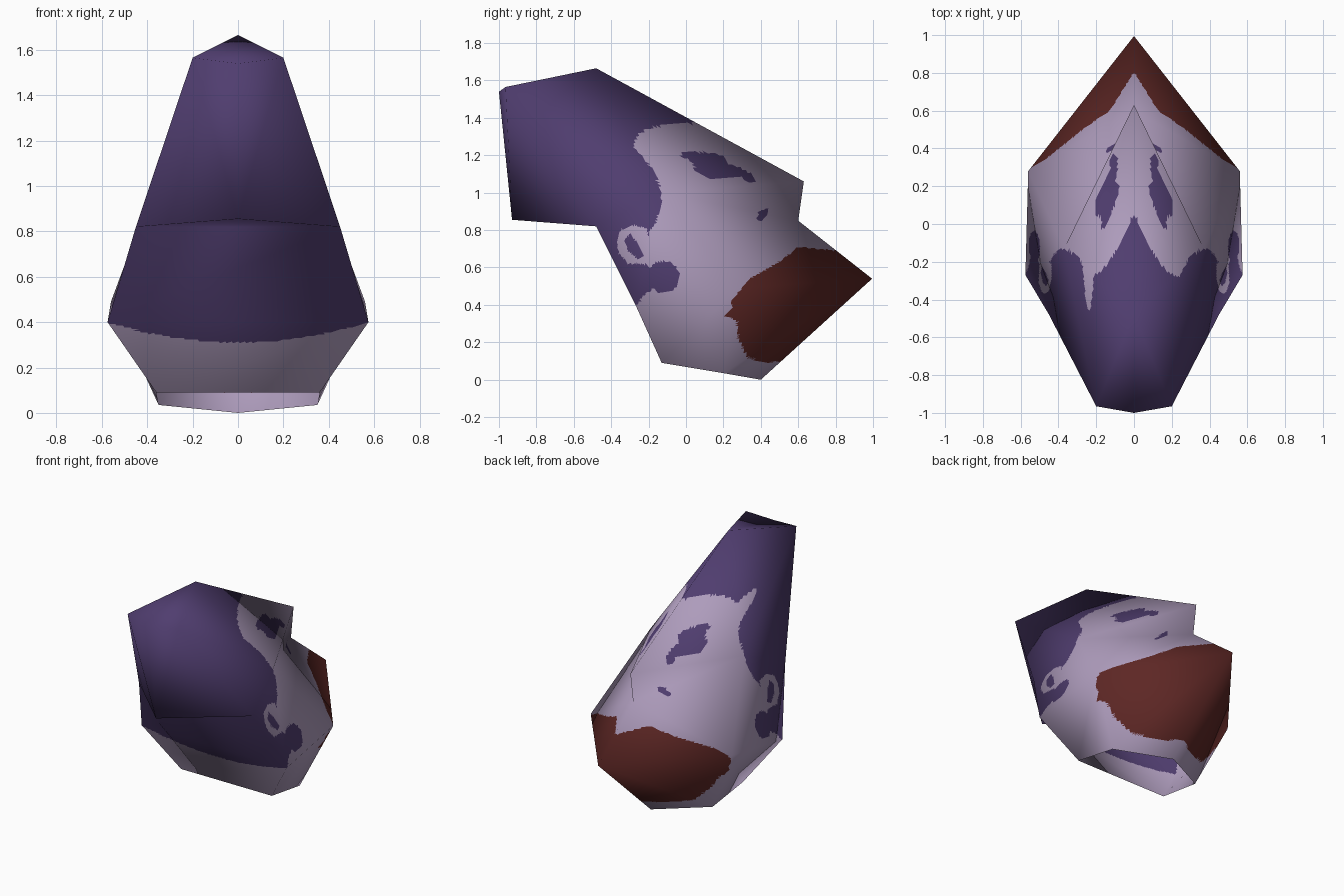
import bpy, bmesh
from mathutils import Vector

if "Cube" in bpy.data.objects:
    bpy.data.objects.remove(bpy.data.objects["Cube"])

N = 40  # grid steps per facet, fine enough for crisp painted edges

# Control points: centre line, then the +x half
P = {
    'crown': (0, -0.48, 1.665), 'nose': (0, 0.63, 1.06), 'lip': (0, 0.60, 0.85),
    'chin': (0, 0.995, 0.54), 'throat': (0, 0.40, 0.0),
    'bun_top': (0, -1.0, 1.54), 'bun_low': (0, -0.93, 0.855),
    'bun': (0.2, -0.965, 1.565), 'brow': (0.37, -0.13, 1.0),
    'under': (0.45, -0.48, 0.82), 'jaw': (0.56, 0.28, 0.49),
    'back_jaw': (0.575, -0.27, 0.40), 'neck_back': (0.36, -0.13, 0.09),
    'neck_side': (0.35, 0.2, 0.035),
}
# Facets of the +x half
HALF = [
    'bun_top bun_low bun', 'bun_low under bun', 'crown bun_top bun',
    'crown bun brow', 'crown brow nose', 'nose brow lip', 'lip brow jaw',
    'lip jaw chin', 'bun under brow', 'under back_jaw brow',
    'brow back_jaw jaw', 'back_jaw neck_back jaw', 'neck_back neck_side jaw',
    'jaw neck_side chin', 'neck_side throat chin',
]
# Facets that cross the centre line (a dash marks the mirrored point)
CROSS = [
    'under -under bun_low', 'under back_jaw -back_jaw', 'under -back_jaw -under',
    'back_jaw neck_back -neck_back', 'back_jaw -neck_back -back_jaw',
]

# Painted regions in the side plane (y, z)
HAIR = [(0.05, 1.40), (0.04, 1.37), (-0.1, 1.365), (-0.2, 1.345), (-0.26, 1.31),
        (-0.28, 1.24), (-0.23, 1.19), (-0.17, 1.11), (-0.135, 1.02), (-0.13, 0.95),
        (-0.16, 0.84), (-0.2, 0.79), (-0.2, 0.6), (-0.18, 0.48), (-0.23, 0.45),
        (-0.26, 0.40), (-0.4, 0.38), (-1.1, 0.7), (-1.1, 1.8), (-0.4, 1.8)]
EAR = [(-0.37, 0.74), (-0.35, 0.80), (-0.28, 0.825), (-0.21, 0.81), (-0.19, 0.70),
       (-0.18, 0.61), (-0.24, 0.62), (-0.31, 0.62), (-0.36, 0.68)]
EAR_HOLE = [(-0.33, 0.74), (-0.30, 0.785), (-0.26, 0.73), (-0.22, 0.66),
            (-0.26, 0.645), (-0.31, 0.69)]
EYE = [(-0.04, 1.20), (0, 1.22), (0.1, 1.215), (0.2, 1.20), (0.23, 1.15), (0.29, 1.135),
       (0.35, 1.10), (0.37, 1.06), (0.33, 1.06), (0.29, 1.085), (0.12, 1.075),
       (0.05, 1.12), (0.03, 1.17)]
NOSTRIL = [(0.38, 0.855), (0.39, 0.90), (0.44, 0.915), (0.43, 0.875), (0.41, 0.85)]
MOUTH = [(0.20, 0.34), (0.25, 0.385), (0.24, 0.42), (0.35, 0.545), (0.50, 0.63),
         (0.60, 0.71), (0.70, 0.70), (0.80, 0.69), (1.2, 0.69), (1.2, 0.1),
         (0.52, 0.10), (0.42, 0.09), (0.33, 0.12), (0.28, 0.22), (0.27, 0.32)]


def inside(poly, y, z):
    hit = False
    for (y1, z1), (y2, z2) in zip(poly, poly[1:] + poly[:1]):
        if (z1 > z) != (z2 > z) and y < (y2 - y1) * (z - z1) / (z2 - z1) + y1:
            hit = not hit
    return hit


def colour_at(c, nape):
    """0 skin, 1 hair, 2 mouth"""
    x, y, z = c
    if nape:
        return int(z > 0.31 + 0.09 * (x / 0.575) ** 2)
    if y > 0.19 and z < 0.72:
        return 2 if inside(MOUTH, y, z) else 0
    if y > -0.05 and z < 1.25:
        if inside(EYE, y, z) or inside(NOSTRIL, y, z):
            return 1
    if y > 0.06:
        return 0
    if (y + 0.12) ** 2 + (z - 0.55) ** 2 < 0.085 ** 2 or inside(EAR_HOLE, y, z):
        return 1
    if inside(EAR, y, z):
        return 0
    # the hairline runs further back over the left temple
    if x < 0 and (x + 0.24) ** 2 < 0.004 * (y + 0.46) and y < -0.2 and z > 1.1:
        return 0
    return int(inside(HAIR, y, z))


def material(name, rgb):
    m = bpy.data.materials.new(name)
    m.diffuse_color = (*rgb, 1)
    m.use_nodes = True
    m.node_tree.nodes["Principled BSDF"].inputs["Base Color"].default_value = m.diffuse_color
    return m


# Coarse head shell, open at the neck, for smooth corner normals
cage = bmesh.new()
corners = {}


def corner(name, side=1):
    if name[0] == '-':
        name, side = name[1:], -side
    x, y, z = P[name]
    key = (name, side if x else 0)
    if key not in corners:
        corners[key] = cage.verts.new((x * side, y, z))
    return corners[key]


for names in HALF:
    for side in (1, -1):
        cage.faces.new([corner(n, side) for n in names.split()])
napes = []
for names in CROSS:
    f = cage.faces.new([corner(n) for n in names.split()])
    if 'neck_back' in names:
        napes.append(f)
bmesh.ops.recalc_face_normals(cage, faces=cage.faces)
back = napes[0]
if back.normal.y > 0:
    bmesh.ops.reverse_faces(cage, faces=cage.faces)
cage.normal_update()

# Fine grid over each flat facet, with interpolated normals and painted faces
verts, normals, faces, paint, index = [], [], [], [], {}
for f in cage.faces:
    a, b, c = f.verts
    nape = f in napes
    grid = {}
    for i in range(N + 1):
        for j in range(N + 1 - i):
            u, v = i / N, j / N
            w = 1 - u - v
            co = a.co * w + b.co * u + c.co * v
            key = tuple(round(t, 4) + 0.0 for t in co)
            if key not in index:
                index[key] = len(verts)
                verts.append(co)
                normals.append((a.normal * w + b.normal * u + c.normal * v).normalized())
            grid[i, j] = index[key]
    for i in range(N):
        for j in range(N - i):
            tris = [(grid[i, j], grid[i + 1, j], grid[i, j + 1])]
            if i + j < N - 1:
                tris.append((grid[i + 1, j], grid[i + 1, j + 1], grid[i, j + 1]))
            for t in tris:
                if len(set(t)) == 3:
                    faces.append(t)
                    paint.append(colour_at(sum((verts[k] for k in t), Vector()) / 3, nape))
cage.free()

mesh = bpy.data.meshes.new('head')
mesh.from_pydata(verts, [], faces)
for m in (material('lilac skin', (0.42, 0.33, 0.50)),
          material('purple hair', (0.08, 0.047, 0.16)),
          material('maroon mouth', (0.11, 0.02, 0.018))):
    mesh.materials.append(m)
mesh.polygons.foreach_set('material_index', paint)
mesh.polygons.foreach_set('use_smooth', [True] * len(faces))
mesh.update()
mesh.normals_split_custom_set_from_vertices(normals)
head = bpy.data.objects.new('head', mesh)
bpy.context.collection.objects.link(head)
